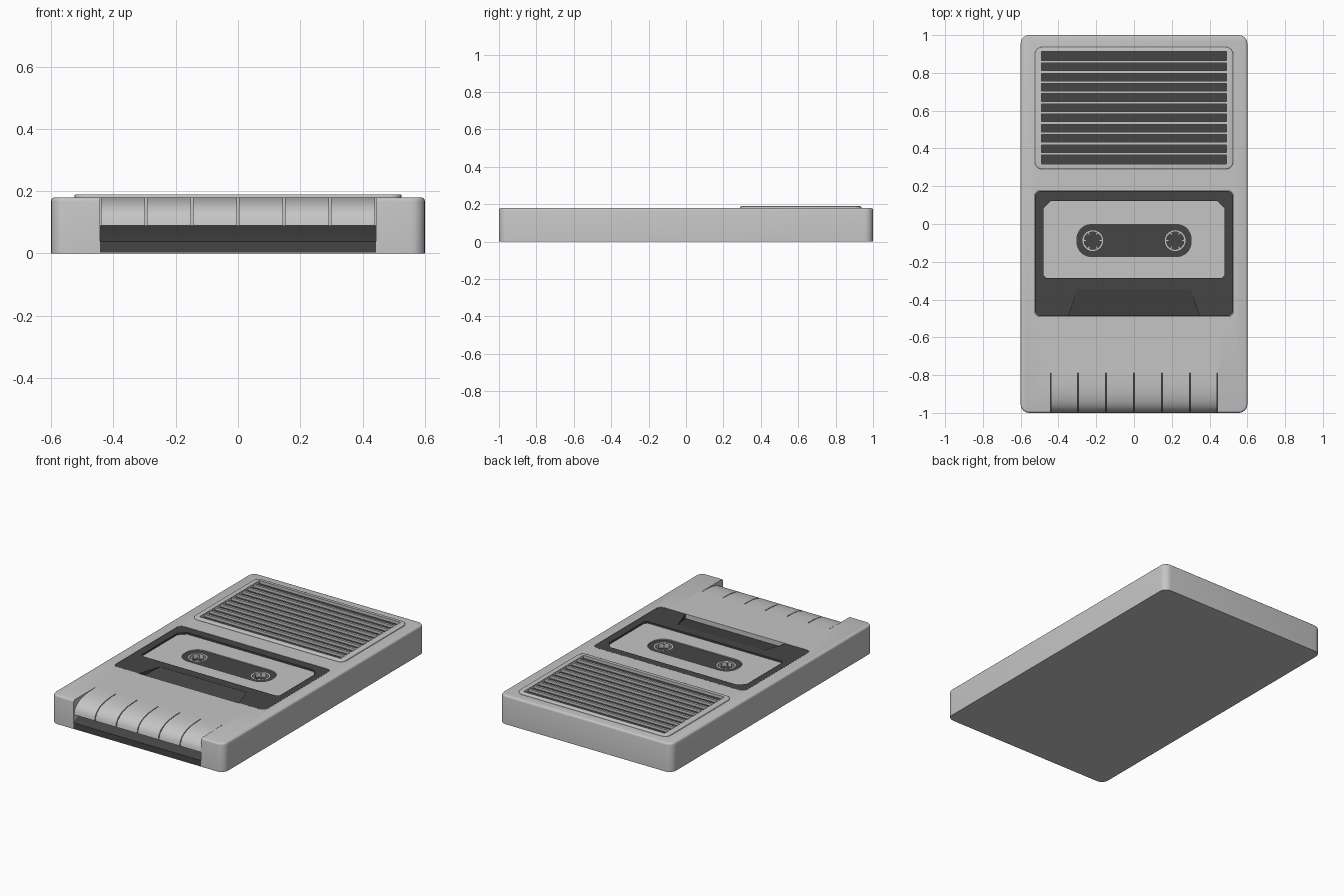
import bpy, bmesh, math
from mathutils import Vector

if "Cube" in bpy.data.objects:
    bpy.data.objects.remove(bpy.data.objects["Cube"])


def material(name, v):
    m = bpy.data.materials.new(name)
    m.diffuse_color = (v, v, v, 1)
    m.use_nodes = True
    m.node_tree.nodes["Principled BSDF"].inputs["Base Color"].default_value = m.diffuse_color
    return m


LIGHT = material("light grey plastic", 0.56)
DARK = material("dark grey plastic", 0.06)


def finish(name, bm, mat):
    bmesh.ops.recalc_face_normals(bm, faces=bm.faces)
    me = bpy.data.meshes.new(name)
    bm.to_mesh(me)
    bm.free()
    me.materials.append(mat)
    ob = bpy.data.objects.new(name, me)
    bpy.context.collection.objects.link(ob)
    return ob


def round_rect(x0, y0, x1, y1, radii, segs=6):
    """Outline with corner radii (bottom left, bottom right, top right, top left)."""
    if not isinstance(radii, (list, tuple)):
        radii = [radii] * 4
    pts = []
    corners = [(x0, y0, 1, 1), (x1, y0, -1, 1), (x1, y1, -1, -1), (x0, y1, 1, -1)]
    for i, ((x, y, sx, sy), r) in enumerate(zip(corners, radii)):
        for k in range(segs + 1):
            a = math.pi + math.pi / 2 * (i + k / segs)
            pts.append((x + sx * r + r * math.cos(a), y + sy * r + r * math.sin(a)))
    return pts


def circle(x, y, r, n=32):
    return [(x + r * math.cos(2 * math.pi * k / n), y + r * math.sin(2 * math.pi * k / n))
            for k in range(n)]


def prism(name, pts, lo, hi, mat, bevel=0, axis="z"):
    """Extrude an outline along z (or a y/z profile along x), rounding the top rim."""
    bm = bmesh.new()
    place = (lambda p: (p[0], p[1], lo)) if axis == "z" else (lambda p: (lo, p[0], p[1]))
    step = Vector((0, 0, hi - lo)) if axis == "z" else Vector((hi - lo, 0, 0))
    face = bm.faces.new([bm.verts.new(place(p)) for p in pts])
    ext = bmesh.ops.extrude_face_region(bm, geom=[face])
    bmesh.ops.translate(bm, vec=step, verts=[g for g in ext["geom"] if isinstance(g, bmesh.types.BMVert)])
    if bevel:
        rim = [e for e in bm.edges if all(abs(v.co.z - hi) < 1e-5 for v in e.verts)]
        bmesh.ops.bevel(bm, geom=rim, offset=bevel, segments=3, profile=0.5, affect="EDGES")
    return finish(name, bm, mat)


def box(name, x0, x1, y0, y1, z0, z1, mat):
    return prism(name, [(x0, y0), (x1, y0), (x1, y1), (x0, y1)], z0, z1, mat)


def cut(target, cutter):
    """Subtract the cutter from the target, then remove the cutter."""
    mod = target.modifiers.new("cut", "BOOLEAN")
    mod.operation, mod.solver, mod.object = "DIFFERENCE", "EXACT", cutter
    bpy.context.view_layer.objects.active = target
    bpy.ops.object.modifier_apply(modifier=mod.name)
    bpy.data.objects.remove(cutter)


# Case with key notch, cassette pocket and speaker pocket
case = prism("case", round_rect(-0.6, -1, 0.6, 1, 0.045), 0, 0.18, LIGHT, bevel=0.012)
cut(case, box("cutter", -0.443, 0.443, -1.1, -0.79, 0.003, 0.3, LIGHT))
cut(case, prism("cutter", round_rect(-0.527, -0.49, 0.527, 0.177, 0.032), 0.11, 0.3, LIGHT))
cut(case, box("cutter", -0.495, 0.495, 0.312, 0.918, 0.15, 0.3, LIGHT))

# Speaker frame, dark backing and slats
GY0, GY1 = 0.318, 0.913
frame = prism("speaker_frame", round_rect(-0.525, 0.29, 0.525, 0.937, 0.04), 0.172, 0.19, LIGHT, bevel=0.006)
cut(frame, box("cutter", -0.49, 0.49, GY0, GY1, 0.1, 0.3, LIGHT))
box("speaker_backing", -0.494, 0.494, 0.313, 0.917, 0.151, 0.172, DARK)
for i in range(10):
    y = GY0 + (GY1 - GY0) / 11 * (i + 1)
    box(f"speaker_slat_{i + 1}", -0.491, 0.491, y - 0.007, y + 0.007, 0.17, 0.188, LIGHT)

# Cassette door with window and finger grip
door = prism("cassette_door", round_rect(-0.525, -0.488, 0.525, 0.175, 0.03), 0.112, 0.179, DARK)
window = round_rect(-0.48, -0.285, 0.48, 0.122, [0.015, 0.015, 0.04, 0.04], segs=1)
cut(door, prism("cutter", window, 0.13, 0.3, DARK))
bm = bmesh.new()
for s in (-1, 1):
    for x, y, z in ((0.35, -0.5, 0.15), (0.35, -0.5, 0.2), (0.3, -0.345, 0.178), (0.3, -0.345, 0.2)):
        bm.verts.new((s * x, y, z))
bmesh.ops.convex_hull(bm, input=bm.verts)
cut(door, finish("cutter", bm, DARK))

# Cassette with dark reel panel
slot = round_rect(-0.305, -0.175, 0.305, 0, 0.08, segs=10)
cassette = prism("cassette", window, 0.13, 0.168, LIGHT)
cut(cassette, prism("cutter", slot, 0.1, 0.3, LIGHT))
panel = prism("reel_panel", slot, 0.13, 0.162, DARK)

# Reel hubs: toothed rings sunk in the panel
RY = -0.088
for side, x in (("left", -0.218), ("right", 0.218)):
    cut(panel, prism("cutter", circle(x, RY, 0.055), 0.133, 0.3, DARK))
    hub = prism(f"reel_hub_{side}", circle(x, RY, 0.055), 0.133, 0.162, LIGHT)
    cut(hub, prism("cutter", circle(x, RY, 0.046), 0.1, 0.3, LIGHT))
    for k in range(6):
        a = math.pi / 3 * k
        c, s = math.cos(a), math.sin(a)
        tooth = [(x + u * c - v * s, RY + u * s + v * c)
                 for u, v in ((0.034, -0.005), (0.049, -0.005), (0.049, 0.005), (0.034, 0.005))]
        prism(f"reel_tooth_{side}_{k + 1}", tooth, 0.133, 0.16, LIGHT)

# Dark sloped ledge under the keys
prism("key_ledge", [(-0.999, 0.003), (-0.999, 0.038), (-0.87, 0.09), (-0.79, 0.09), (-0.79, 0.003)],
      -0.443, 0.443, DARK, axis="x")

# Six curved piano keys
key_profile = [(-0.79, 0.18), (-0.84, 0.179), (-0.88, 0.1755), (-0.915, 0.169), (-0.945, 0.159),
               (-0.968, 0.146), (-0.985, 0.13), (-0.995, 0.112), (-0.999, 0.09), (-0.79, 0.09)]
W = 0.886 / 6
for i in range(6):
    x = -0.443 + W * i
    prism(f"key_{i + 1}", key_profile, x + 0.0025, x + W - 0.0025, LIGHT, axis="x")

# Smooth the rounded surfaces, keep edges sharp
bpy.ops.object.select_all(action="SELECT")
bpy.context.view_layer.objects.active = case
bpy.ops.object.shade_smooth_by_angle(angle=math.radians(32))
